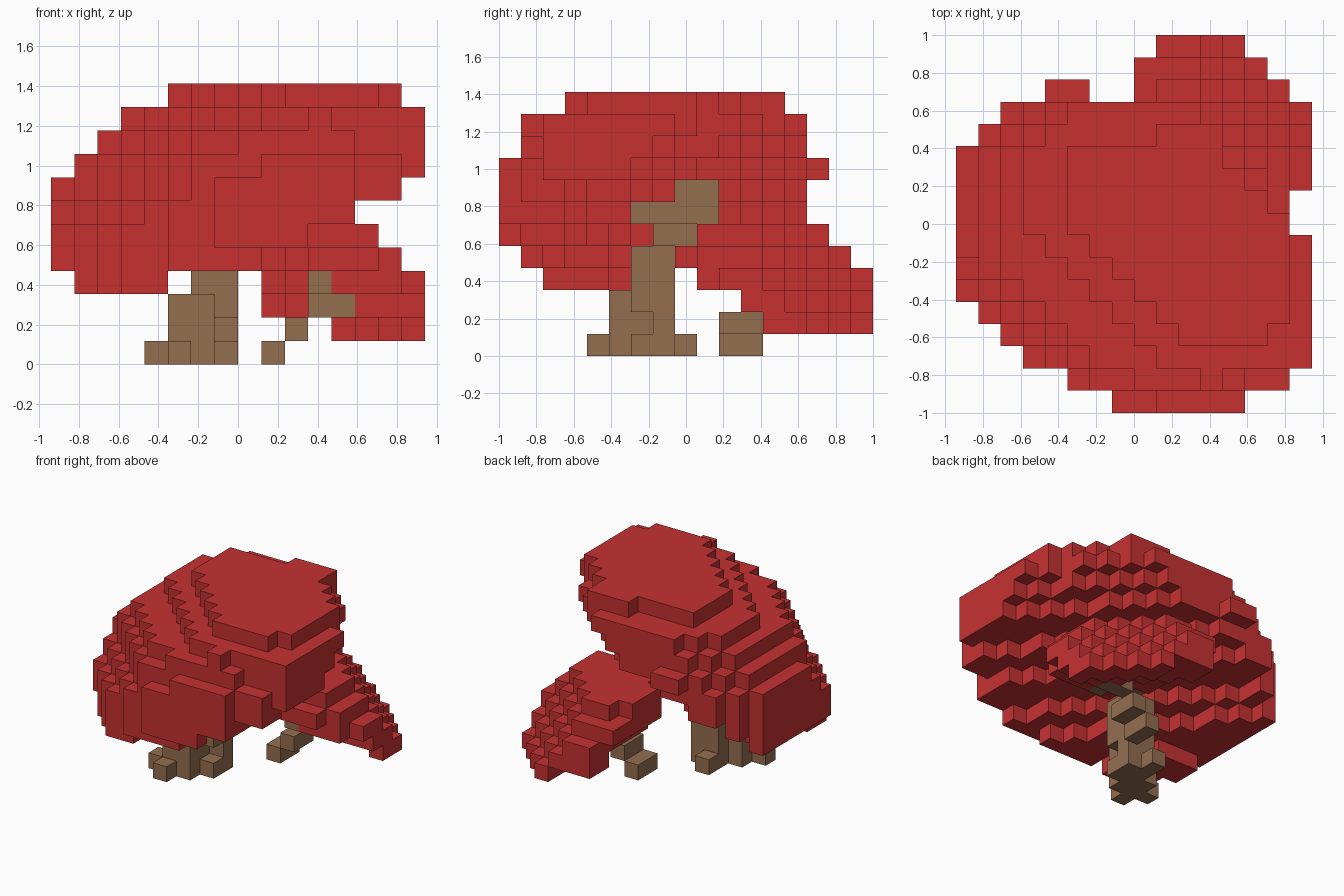
import bpy, bmesh
from mathutils import Vector

cube = bpy.data.objects.get("Cube")
if cube:
    bpy.data.objects.remove(cube, do_unlink=True)

UNIT = 2 / 17                          # edge of one block
ORIGIN = Vector((-8, -8.5, 0))         # grid corner, in blocks


def material(name, rgb):
    m = bpy.data.materials.new(name)
    m.use_nodes = True
    m.diffuse_color = (*rgb, 1)
    m.node_tree.nodes["Principled BSDF"].inputs["Base Color"].default_value = (*rgb, 1)
    return m


leaf = material("leaf red", (0.57, 0.031, 0.031))
bark = material("bark brown", (0.295, 0.157, 0.081))


def box(x0, x1, y0, y1, z0, z1):
    return {(i, j, k) for i in range(x0, x1) for j in range(y0, y1) for k in range(z0, z1)}


# Main crown: leaning dome, front corner cut by low, sloping underside by slope
crown = set()
for k, x0, x1, y0, y1, low, slope, right in (
        (3, 1, 5, 2, 6, 6, 36, 13),
        (4, 0, 10, 1, 14, 6, 46, 13),
        (5, 0, 13, 0, 14, 6, 53, 13),
        (6, 0, 13, 0, 14, 7, 70, 13),
        (7, 0, 15, 0, 14, 8, 80, 13),
        (8, 1, 16, 1, 14, 8, 95, 13),
        (9, 2, 16, 2, 14, 9, 101, 13),
        (10, 3, 16, 2, 14, 12, 105, 13),
        (11, 5, 15, 3, 12, 14, 103, 10)):
    crown |= {(i, j, n) for i, j, n in box(x0, x1, y0, y1, k, k + 1)
              if i + j + 1 >= low and 5 * i + 4 * j <= slope
              and j - i <= 11 - x0 and i - j <= right
              and i + 2 * j > 6 and i - 2 * j <= 12}
crown |= box(9, 13, 0, 1, 8, 9) | box(8, 13, 1, 2, 9, 10) | box(11, 12, 1, 2, 10, 11)  # front ledges
crown |= box(9, 12, 12, 13, 11, 12)                            # back ledge on top
crown |= box(4, 6, 14, 15, 8, 9)                               # stray tuft at the back

# Small crown: lower dome leaning the other way
small_crown = set()
for k, x0, x1, y0, y1, low, high, left in (
        (1, 12, 16, 12, 17, 28, 29, 7),
        (2, 9, 16, 11, 17, 25, 28, 7),
        (3, 9, 16, 9, 17, 21, 27, 7),
        (4, 8, 15, 8, 16, 20, 26, 7),
        (5, 8, 14, 9, 15, 20, 25, 5)):
    small_crown |= {(i, j, n) for i, j, n in box(x0, x1, y0, y1, k, k + 1)
                    if low <= i + j + 1 <= high and j - i <= left and i - j <= 5}

# Trunk with root feet, bending up into the main crown
trunk = (box(6, 8, 6, 8, 2, 5)
         | box(6, 7, 6, 8, 0, 2) | box(7, 8, 7, 8, 0, 2)
         | box(5, 7, 5, 6, 0, 3) | box(5, 6, 6, 7, 0, 2)
         | box(4, 5, 5, 6, 0, 1) | box(5, 6, 4, 5, 0, 1)
         | box(7, 8, 6, 7, 0, 1) | box(6, 7, 8, 9, 0, 1)
         | box(7, 9, 7, 9, 5, 6) | box(8, 10, 6, 10, 6, 7) | box(8, 10, 8, 10, 7, 8))

# Thin stem of the small crown
stem = (box(9, 10, 10, 12, 0, 1) | box(10, 11, 10, 12, 1, 2)
        | box(11, 13, 11, 12, 2, 3) | box(11, 12, 9, 11, 3, 4))

wood = trunk | stem
crown -= wood
small_crown -= wood | crown
filled = wood | crown | small_crown


def build(name, cells, mat):
    """Mesh the exposed sides of a set of blocks."""
    bm = bmesh.new()
    for cell in sorted(cells):
        for axis in range(3):
            for sign in (-1, 1):
                near = list(cell)
                near[axis] += sign
                if tuple(near) in filled:
                    continue
                n, u, v = Vector(), Vector(), Vector()
                n[axis] = sign / 2
                u[(axis + 1) % 3] = sign / 2
                v[(axis + 2) % 3] = 1 / 2
                mid = Vector(cell) + Vector((.5, .5, .5)) + ORIGIN + n
                bm.faces.new([bm.verts.new((mid + c) * UNIT)
                              for c in (-u - v, u - v, u + v, v - u)])
    bmesh.ops.remove_doubles(bm, verts=bm.verts, dist=UNIT / 100)
    mesh = bpy.data.meshes.new(name)
    bm.to_mesh(mesh)
    bm.free()
    mesh.materials.append(mat)
    bpy.context.collection.objects.link(bpy.data.objects.new(name, mesh))


build("main_crown", crown, leaf)
build("small_crown", small_crown, leaf)
build("trunk", trunk, bark)
build("small_stem", stem, bark)
